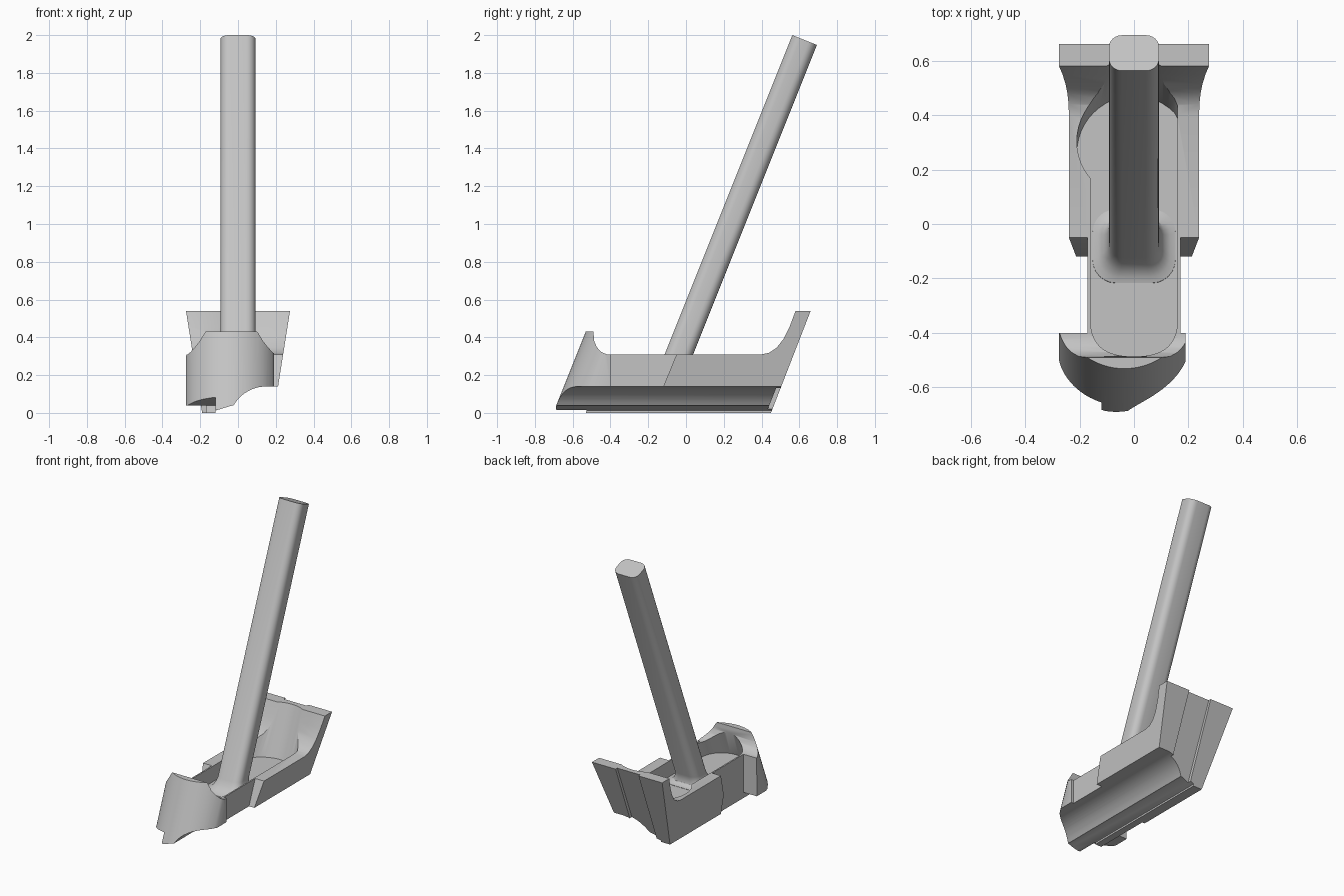
import bpy, bmesh, math
from mathutils import Vector

if "Cube" in bpy.data.objects:
    bpy.data.objects.remove(bpy.data.objects["Cube"])

LEAN = 0.4  # backward lean: y shift per unit of height

grey = bpy.data.materials.new("plain_grey")
grey.use_nodes = True
grey.diffuse_color = (0.55, 0.55, 0.55, 1)
grey.node_tree.nodes["Principled BSDF"].inputs["Base Color"].default_value = (0.55, 0.55, 0.55, 1)


def loft(name, rings):
    """Skin a closed solid through rings with equal point counts."""
    bm = bmesh.new()
    loops = [[bm.verts.new(p) for p in ring] for ring in rings]
    n = len(loops[0])
    for a, b in zip(loops, loops[1:]):
        for i in range(n):
            j = (i + 1) % n
            bm.faces.new((a[i], a[j], b[j], b[i]))
    bm.faces.new(loops[0][::-1])
    bm.faces.new(loops[-1])
    bmesh.ops.recalc_face_normals(bm, faces=bm.faces)
    mesh = bpy.data.meshes.new(name)
    bm.to_mesh(mesh)
    bm.free()
    ob = bpy.data.objects.new(name, mesh)
    bpy.context.collection.objects.link(ob)
    mesh.materials.append(grey)
    return ob


def leaning(name, outline, z0, z1):
    """Plan outline extruded upward along the lean."""
    return loft(name, [[(x, y + LEAN * z, z) for x, y in outline] for z in (z0, z1)])


def across(name, profile, left, right, flare=0):
    """Side profile (y, z) extruded in x, optionally flaring with height."""
    return loft(name, [[(left - flare * z, y, z) for y, z in profile],
                       [(right + flare * z, y, z) for y, z in profile]])


def along(name, section, y0, y1):
    """Front section (x, z) extruded in y."""
    return loft(name, [[(x, y, z) for x, z in section] for y in (y0, y1)])


def arc(cx, cy, r, a0, a1, n):
    return [(cx + r * math.cos(math.radians(a0 + (a1 - a0) * i / n)),
             cy + r * math.sin(math.radians(a0 + (a1 - a0) * i / n))) for i in range(n + 1)]


def combine(target, tool, operation):
    mod = target.modifiers.new(operation, "BOOLEAN")
    mod.operation = operation
    mod.solver = "EXACT"
    mod.object = tool
    bpy.context.view_layer.objects.active = target
    bpy.ops.object.modifier_apply(modifier=mod.name)
    bpy.data.objects.remove(tool)


def smooth(ob):
    bpy.ops.object.select_all(action="DESELECT")
    ob.select_set(True)
    bpy.context.view_layer.objects.active = ob
    bpy.ops.object.shade_smooth_by_angle(angle=math.radians(30))


# Flared rear body with raised back wall
body = across("base_body", [(-.12, 0), (.45, 0), (.66, .54), (.58, .54), (.55, .46),
                            (.515, .39), (.48, .345), (.44, .318), (.4, .31),
                            (-.05, .31), (-.12, .14)], -.19, .19, .158)

# Rounded front shield, trimmed by its side profile
shield = leaning("shield", arc(-.035, -.455, .248, 195, 335, 32) + [(.19, 0), (-.275, 0)], -.05, .5)
combine(shield, across("shield_trim", [(-.9, .015), (-.4, .015), (-.4, .31), (-.42, .31),
                                       (-.45, .323), (-.472, .348), (-.486, .38),
                                       (-.49, .43), (-.9, .43)], -.5, .5), "INTERSECT")

# Sloped relief below the right wing of the shield
combine(shield, across("wing_relief", [(-.9, -.1), (-.35, -.1), (-.35, .04), (-.53, .04),
                                       (-.72, .105), (-.9, .105)], -.5, -.12), "DIFFERENCE")

# Narrow middle joining shield and rear body
middle = across("middle", [(-.53, 0), (.1, 0), (.1, .31), (-.45, .31)], -.17, .17)
combine(body, middle, "UNION")
combine(body, shield, "UNION")

# Lengthwise concave groove underneath
combine(body, along("under_groove", [(-.12, -.2), (-.12, .012), (-.035, .038)]
                    + arc(.15, -.06, .2, 150, 90, 12) + [(.5, .14), (.5, -.2)], -1, 1), "DIFFERENCE")

# Open pocket: long rounded slot and a wider round well
FLOOR = .2
combine(body, leaning("slot", arc(0, -.48, .16, 180, 360, 24) + [(.16, .18), (-.16, .18)],
                      FLOOR, .7), "DIFFERENCE")
well = [(min(x, .16), y) for x, y in arc(0, .18, .21, 0, 352.5, 47)]
combine(body, leaning("well", well, FLOOR, .7), "DIFFERENCE")

# Shallow channel down the back wall
combine(body, leaning("back_channel", [(-.09, .425), (.09, .425), (.09, .7), (-.09, .7)],
                      -.1, .7), "DIFFERENCE")
smooth(body)


def rounded_ring(center, half_w, half_d, radius, depth_axis):
    pts = []
    for k, (sx, sy) in enumerate([(1, 1), (-1, 1), (-1, -1), (1, -1)]):
        pts += arc(sx * (half_w - radius), sy * (half_d - radius), radius, 90 * k, 90 * k + 90, 6)
    return [Vector(center) + Vector((x, 0, 0)) + depth_axis * y for x, y in pts]


# Leaning handle with a filleted foot
tilt = math.atan(LEAN)
top = Vector((0, .628, 1.974))
rings = []
for z, grow in [(.185, .062), (.202, .06), (.207, .04), (.222, .02), (.245, .007), (.28, 0)]:
    center = (0, top.y - LEAN * (top.z - z), z)
    rings.append(rounded_ring(center, .092 + grow, .0754 + grow, .05 + grow * .6, Vector((0, 1, 0))))
rings.append(rounded_ring(top, .092, .07, .047, Vector((0, math.cos(tilt), -math.sin(tilt)))))
handle = loft("handle", rings)
smooth(handle)
